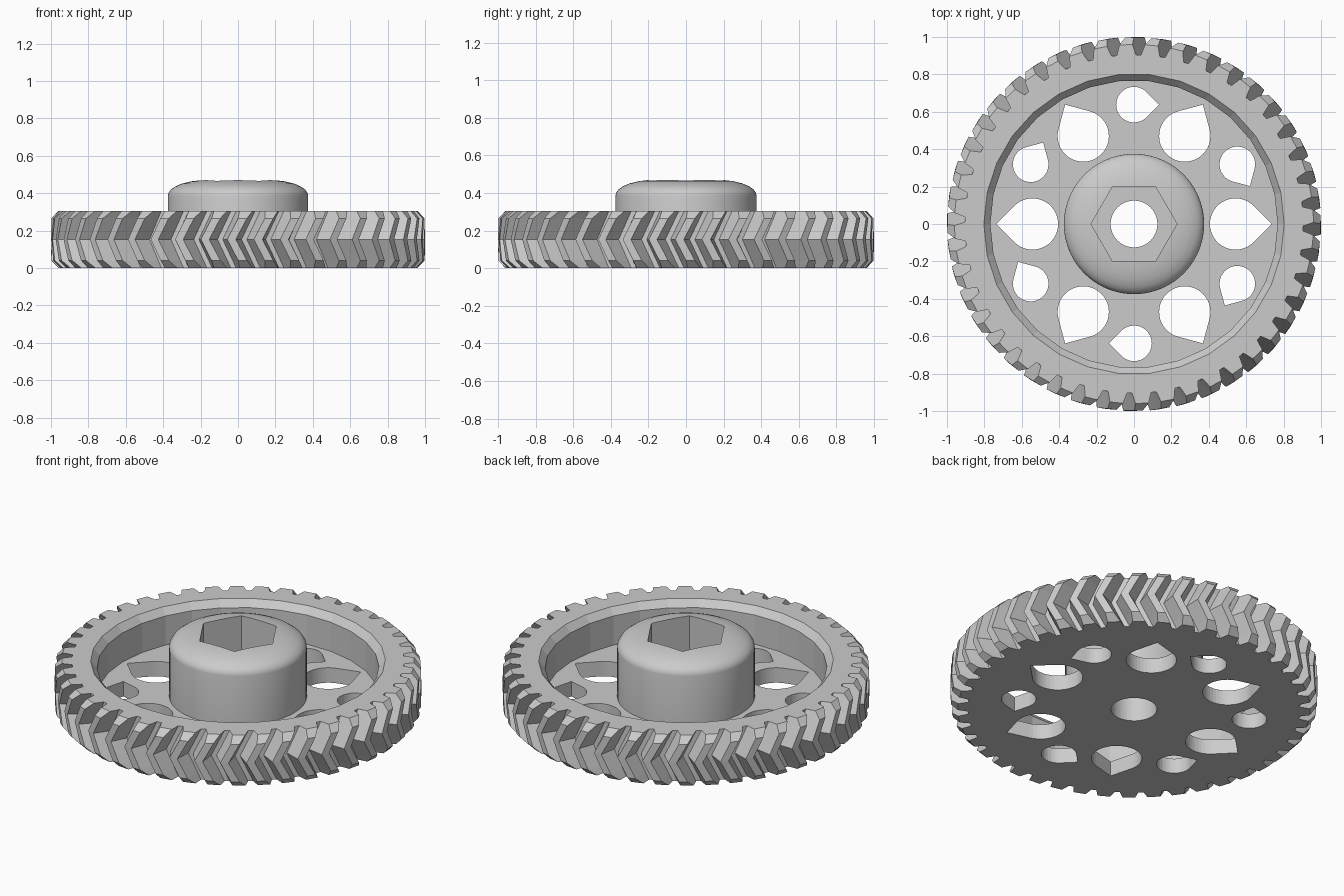
import bpy, bmesh, math
from math import cos, sin, pi, radians

if "Cube" in bpy.data.objects:
    bpy.data.objects.remove(bpy.data.objects["Cube"])

TEETH = 44
HEIGHT, MID, FLOOR = 0.305, 0.1525, 0.09
ROOT = 0.905
TWIST = 0.08          # herringbone turn from mid-plane to either face

grey = bpy.data.materials.new("plain_grey")
grey.use_nodes = True
grey.diffuse_color = (0.6, 0.6, 0.6, 1)
grey.node_tree.nodes["Principled BSDF"].inputs["Base Color"].default_value = (0.6, 0.6, 0.6, 1)


def loft(name, rings):
    """Skin a stack of equal-length closed rings and cap both ends."""
    bm = bmesh.new()
    loops = [[bm.verts.new(p) for p in ring] for ring in rings]
    n = len(loops[0])
    for a, b in zip(loops, loops[1:]):
        for i in range(n):
            j = (i + 1) % n
            bm.faces.new((a[i], a[j], b[j], b[i]))
    bm.faces.new(loops[0][::-1])
    bm.faces.new(loops[-1])
    bmesh.ops.recalc_face_normals(bm, faces=bm.faces)
    mesh = bpy.data.meshes.new(name)
    bm.to_mesh(mesh)
    bm.free()
    mesh.materials.append(grey)
    ob = bpy.data.objects.new(name, mesh)
    bpy.context.collection.objects.link(ob)
    return ob


def ring(r, z, n):
    return [(r * cos(2 * pi * i / n), r * sin(2 * pi * i / n), z) for i in range(n)]


def tooth_ring(z, tip):
    """Gear outline at one height, turned to follow the herringbone."""
    turn = radians(2.6) - TWIST * (1 - abs(z - MID) / MID)
    root_half = 3.2
    tip_half = root_half - 1.9 * (tip - ROOT) / (1 - ROOT)
    pts = []
    for k in range(TEETH):
        mid = 2 * pi * k / TEETH + turn
        for r, half in ((ROOT, -root_half), (tip, -tip_half), (tip, tip_half), (ROOT, root_half)):
            a = mid + radians(half)
            pts.append((r * cos(a), r * sin(a), z))
    return pts


def teardrop(name, dist, angle, r, point_angle):
    """Round hole with one right-angled point."""
    cx, cy = dist * cos(angle), dist * sin(angle)
    flat = []
    for i in range(33):
        a = point_angle + pi / 4 + 1.5 * pi * i / 32
        flat.append((cx + r * cos(a), cy + r * sin(a)))
    tip = r * math.sqrt(2)
    flat.append((cx + tip * cos(point_angle), cy + tip * sin(point_angle)))
    return loft(name, [[(x, y, z) for x, y in flat] for z in (-0.1, 0.25)])


def cut(target, cutters):
    bpy.context.view_layer.objects.active = target
    for c in cutters:
        c.hide_render = True
        mod = target.modifiers.new("cut", 'BOOLEAN')
        mod.operation, mod.solver, mod.object = 'DIFFERENCE', 'EXACT', c
        bpy.ops.object.modifier_apply(modifier=mod.name)
        bpy.data.objects.remove(c)


# Toothed wheel with chamfered tooth ends
wheel = loft("herringbone_wheel", [
    tooth_ring(0, 0.96), tooth_ring(0.04, 0.998), tooth_ring(MID, 1.0),
    tooth_ring(HEIGHT - 0.04, 0.998), tooth_ring(HEIGHT, 0.96)])

# Recessed web, lightening holes and shaft bore
cutters = [loft("recess_cutter", [ring(0.768, FLOOR, 30), ring(0.768, 0.265, 30),
                                  ring(0.803, HEIGHT, 30), ring(0.803, 0.5, 30)])]
for k in range(6):
    a = k * pi / 3
    cutters.append(teardrop("large_hole_cutter", 0.543, a, 0.137, a))
    a += pi / 6
    cutters.append(teardrop("small_hole_cutter", 0.638, a, 0.095, a - pi / 2))
cutters.append(loft("bore_cutter", [ring(0.125, -0.1, 48), ring(0.125, 0.3, 48)]))
cut(wheel, cutters)

# Domed hub with hexagonal nut pocket
profile = [(0.375, FLOOR - 0.01), (0.375, 0.385), (0.372, 0.4), (0.36, 0.418),
           (0.337, 0.435), (0.3, 0.451), (0.25, 0.463), (0.2, 0.469), (0.1, 0.472)]
hub = loft("hub", [ring(r, z, 72) for r, z in profile])
cut(hub, [loft("nut_pocket_cutter", [ring(0.23, 0.2, 6), ring(0.23, 0.6, 6)]),
          loft("hub_bore_cutter", [ring(0.125, 0.01, 48), ring(0.125, 0.6, 48)])])

bpy.ops.object.select_all(action='DESELECT')
hub.select_set(True)
bpy.context.view_layer.objects.active = hub
bpy.ops.object.shade_smooth_by_angle(angle=radians(30))
